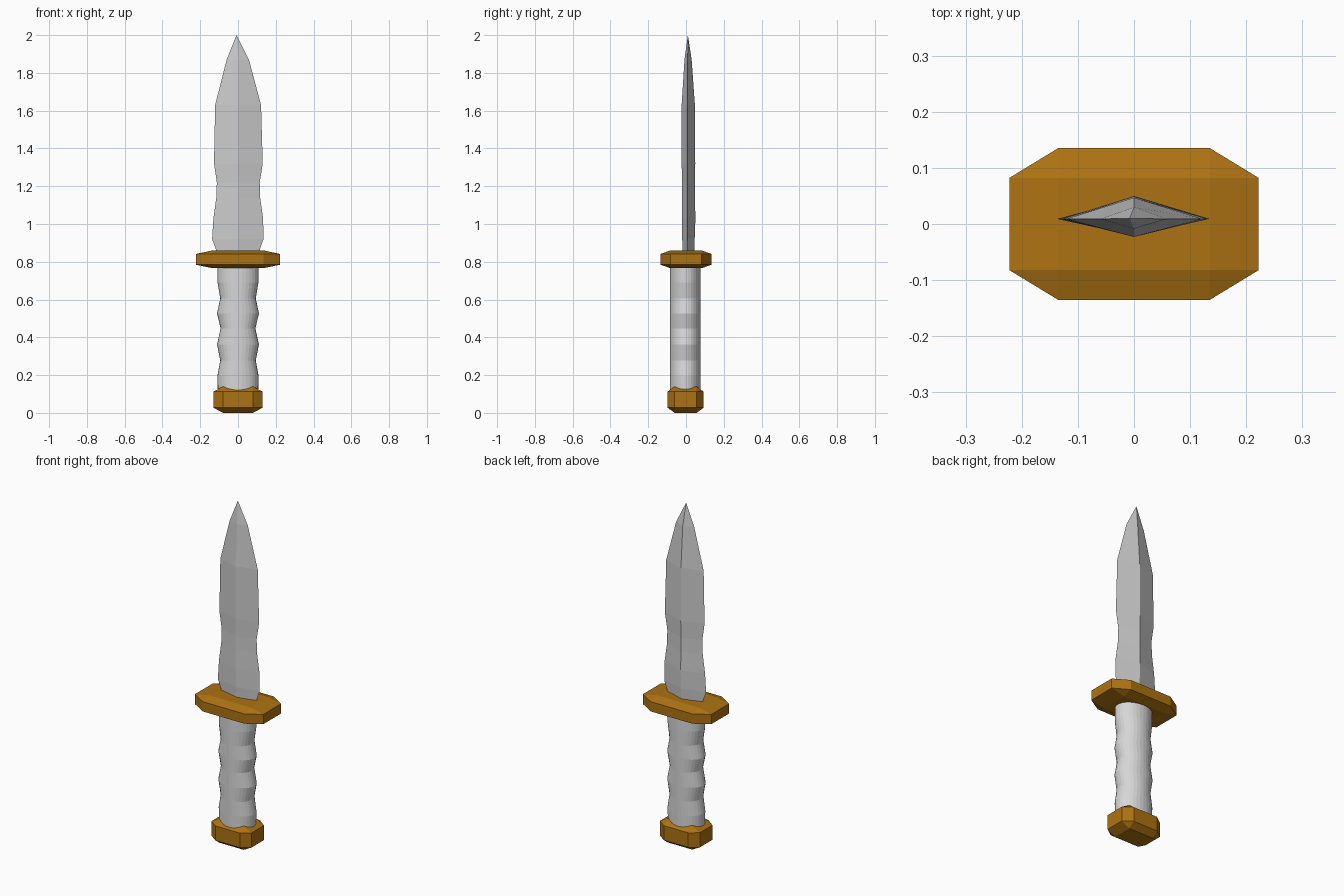
import bpy, bmesh, math

cube = bpy.data.objects.get("Cube")
if cube:
    bpy.data.objects.remove(cube, do_unlink=True)


def material(name, rgb):
    m = bpy.data.materials.new(name)
    m.use_nodes = True
    m.diffuse_color = (*rgb, 1)
    m.node_tree.nodes["Principled BSDF"].inputs["Base Color"].default_value = (*rgb, 1)
    return m


def finish(bm, name, mat):
    bmesh.ops.recalc_face_normals(bm, faces=bm.faces)
    mesh = bpy.data.meshes.new(name)
    bm.to_mesh(mesh)
    bm.free()
    mesh.materials.append(mat)
    obj = bpy.data.objects.new(name, mesh)
    bpy.context.collection.objects.link(obj)
    return obj


def loft(name, rings, mat):
    """Skin a stack of equal-sized rings and close both ends."""
    bm = bmesh.new()
    loops = [[bm.verts.new(p) for p in ring] for ring in rings]
    n = len(loops[0])
    for a, b in zip(loops, loops[1:]):
        for i in range(n):
            j = (i + 1) % n
            bm.faces.new((a[i], a[j], b[j], b[i]))
    bm.faces.new(loops[0])
    bm.faces.new(loops[-1])
    bmesh.ops.remove_doubles(bm, verts=bm.verts, dist=0.0005)
    return finish(bm, name, mat)


def chamfered_block(name, half, centre, mat):
    """Unit cube bevelled first, then stretched, so the chamfer scales too."""
    bm = bmesh.new()
    bmesh.ops.create_cube(bm, size=2)
    bmesh.ops.bevel(bm, geom=bm.edges[:], offset=0.39, offset_type='OFFSET',
                    segments=1, affect='EDGES', profile=0.5)
    bmesh.ops.scale(bm, vec=half, verts=bm.verts)
    bmesh.ops.translate(bm, vec=centre, verts=bm.verts)
    return finish(bm, name, mat)


steel = material("steel grey", (0.60, 0.60, 0.60))
ivory = material("grip light grey", (0.68, 0.68, 0.68))
brass = material("dark gold", (0.42, 0.17, 0.006))

# Pommel and crossguard
chamfered_block("pommel", (0.13, 0.095, 0.07), (0, -0.002, 0.07), brass)
chamfered_block("guard", (0.222, 0.135, 0.047), (0, 0, 0.813), brass)

# Grip: oval column with finger waves across its width
grip_stations = [(0.08, 0.106), (0.195, 0.109), (0.278, 0.094), (0.362, 0.111),
                 (0.447, 0.092), (0.526, 0.111), (0.605, 0.094), (0.69, 0.108),
                 (0.8, 0.108)]
SIDES = 32
angles = [2 * math.pi * i / SIDES for i in range(SIDES)]
loft("grip", [[(w * math.cos(a), -0.004 + 0.081 * math.sin(a), z) for a in angles]
              for z, w in grip_stations], ivory)

# Blade: diamond section given by height, left and right edge, front and back ridge
blade_stations = [
    (0.82, -0.10, 0.10, -0.018, 0.043),
    (0.92, -0.137, 0.135, -0.020, 0.046),
    (1.03, -0.130, 0.133, -0.021, 0.050),
    (1.14, -0.115, 0.117, -0.021, 0.047),
    (1.22, -0.112, 0.115, -0.021, 0.047),
    (1.32, -0.127, 0.131, -0.023, 0.049),
    (1.63, -0.121, 0.122, -0.023, 0.047),
    (1.87, -0.060, 0.058, -0.008, 0.030),
    (2.0, -0.008, -0.008, 0.010, 0.010),
]
EDGE_Y = 0.009
blade_rings = []
for z, left, right, front, back in blade_stations:
    mid = (left + right) / 2 if z > 1.9 else 0
    blade_rings.append([(left, EDGE_Y, z), (mid, front, z), (right, EDGE_Y, z), (mid, back, z)])
loft("blade", blade_rings[:-1] + [[(-0.008, 0.01, 2.0)] * 4], steel)
